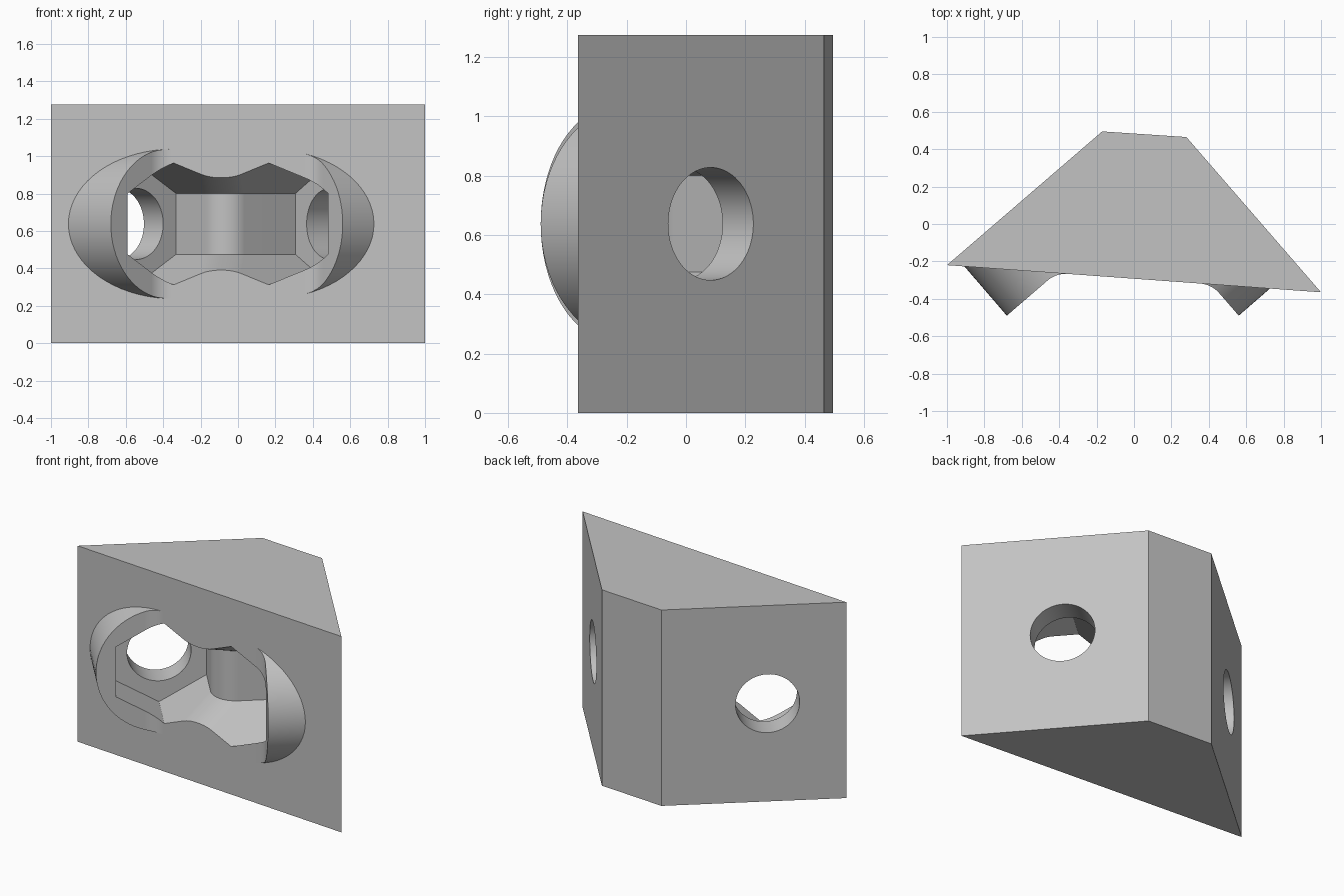
import bpy, bmesh, math
from mathutils import Vector
from mathutils.geometry import intersect_line_line

HEIGHT = 1.275
MID = HEIGHT / 2
DEPTH = 0.256        # nut pocket depth below the boss cap
HEX_R = 0.325
BOSS_R = 0.4
HOLE_R = 0.19
FILLET = 0.15
UP = Vector((0, 0, 1))

old = bpy.data.objects.get("Cube")
if old:
    bpy.data.objects.remove(old, do_unlink=True)

grey = bpy.data.materials.new("light_grey")
grey.use_nodes = True
colour = (0.54, 0.54, 0.54, 1)
grey.diffuse_color = colour
grey.node_tree.nodes["Principled BSDF"].inputs["Base Color"].default_value = colour


def loft(name, rings):
    """Closed solid skinned through rings of equal length."""
    bm = bmesh.new()
    loops = [[bm.verts.new(p) for p in ring] for ring in rings]
    n = len(loops[0])
    for a, b in zip(loops, loops[1:]):
        for i in range(n):
            j = (i + 1) % n
            bm.faces.new((a[i], a[j], b[j], b[i]))
    bm.faces.new(loops[0][::-1])
    bm.faces.new(loops[-1])
    bmesh.ops.recalc_face_normals(bm, faces=bm.faces)
    mesh = bpy.data.meshes.new(name)
    bm.to_mesh(mesh)
    bm.free()
    mesh.materials.append(grey)
    obj = bpy.data.objects.new(name, mesh)
    bpy.context.collection.objects.link(obj)
    return obj


def prism(name, outline, z0, z1):
    return loft(name, [[p + UP * z for p in outline] for z in (z0, z1)])


def cylinder(name, centre, u, axis, radius, t0, t1, n=72):
    c = centre + UP * MID
    return loft(name, [[c + axis * t + radius * (u * math.cos(a) + UP * math.sin(a))
                        for a in (math.tau * i / n for i in range(n))] for t in (t0, t1)])


def combine(target, tool, operation):
    """Apply a boolean and discard the tool."""
    tool.hide_render = True
    mod = target.modifiers.new("boolean", "BOOLEAN")
    mod.operation, mod.solver, mod.object = operation, "EXACT", tool
    bpy.context.view_layer.objects.active = target
    bpy.ops.object.modifier_apply(modifier=mod.name)
    bpy.data.objects.remove(tool, do_unlink=True)


def meet(p, d, q, e):
    return intersect_line_line(p, p + d, q, q + e)[0]


def rounded(a, p, b, r, n=10):
    """Arc replacing the corner p between the points a and b."""
    da, db = (a - p).normalized(), (b - p).normalized()
    half = da.angle(db) / 2
    c = p + (da + db).normalized() * r / math.sin(half)
    t = r / math.tan(half)
    va, vb = p + da * t - c, p + db * t - c
    return [c + va.slerp(vb, i / n) * r for i in range(n + 1)]


# Wedge block outline: front left, front right, back right, back left in plan
fl, fr, br, bl = [Vector(p + (0,)) for p in
                  ((-1, -0.22), (1, -0.365), (0.28, 0.465), (-0.17, 0.495))]
front = (fr - fl).normalized()
bracket = prism("bracket_block", [fl, fr, br, bl], 0, HEIGHT)

# Each bolt seat: cap centre, direction along the slanted wall, axis towards the front
seats = []
for start, end, tip, side in ((fl, bl, (-0.68, -0.49, 0), 1), (fr, br, (0.56, -0.49, 0), -1)):
    u = (end - start).normalized()
    axis = Vector((u.y, -u.x, 0)) * side
    seats.append((Vector(tip) + u * BOSS_R, u, axis, front * side))

# Round bosses with a flat cap blended into the front face
for centre, u, axis, along in seats:
    corner = meet(centre, u, fl, front)
    outer, inner = centre - u * 0.6, corner + along * 0.3
    outline = [outer] + rounded(outer, corner, inner, FILLET)
    outline += [inner, inner - axis * 0.3, outer - axis * 0.7]
    boss = cylinder("boss", centre, u, axis, BOSS_R, -0.39, 0.3)
    combine(boss, prism("boss_outline", outline, -0.2, HEIGHT + 0.2), "INTERSECT")
    combine(bracket, boss, "UNION")

# Two crossing hexagonal pockets with a rounded ridge between them
(c1, u1, a1, _), (c2, u2, a2, _) = seats


def pocket_section(w, z):
    in1, in2 = c1 + u1 * w - a1 * DEPTH, c2 + u2 * w - a2 * DEPTH
    out1, out2 = c1 - u1 * w - a1 * DEPTH, c2 - u2 * w - a2 * DEPTH
    ridge = rounded(in1, meet(in1, a1, in2, a2), in2, FILLET)
    pts = [meet(out1, a1, out2, a2), out1, in1] + ridge + [in2, out2]
    return [p + UP * (MID + z) for p in pts]


flat = HEX_R * math.cos(math.pi / 6)
levels = ((0.001, -HEX_R), (flat, -HEX_R / 2), (flat, HEX_R / 2), (0.001, HEX_R))
combine(bracket, loft("hex_pocket", [pocket_section(w, z) for w, z in levels]), "DIFFERENCE")

# Bolt holes through the slanted walls
for centre, u, axis, _ in seats:
    combine(bracket, cylinder("bolt_hole", centre, u, axis, HOLE_R, -0.6, -0.15), "DIFFERENCE")

# Smooth the curved walls, keep hard edges crisp
bpy.ops.object.select_all(action="DESELECT")
bracket.select_set(True)
bpy.context.view_layer.objects.active = bracket
bpy.ops.object.shade_smooth_by_angle(angle=math.radians(25))
weighted = bracket.modifiers.new("weighted_normals", "WEIGHTED_NORMAL")
weighted.keep_sharp = True
